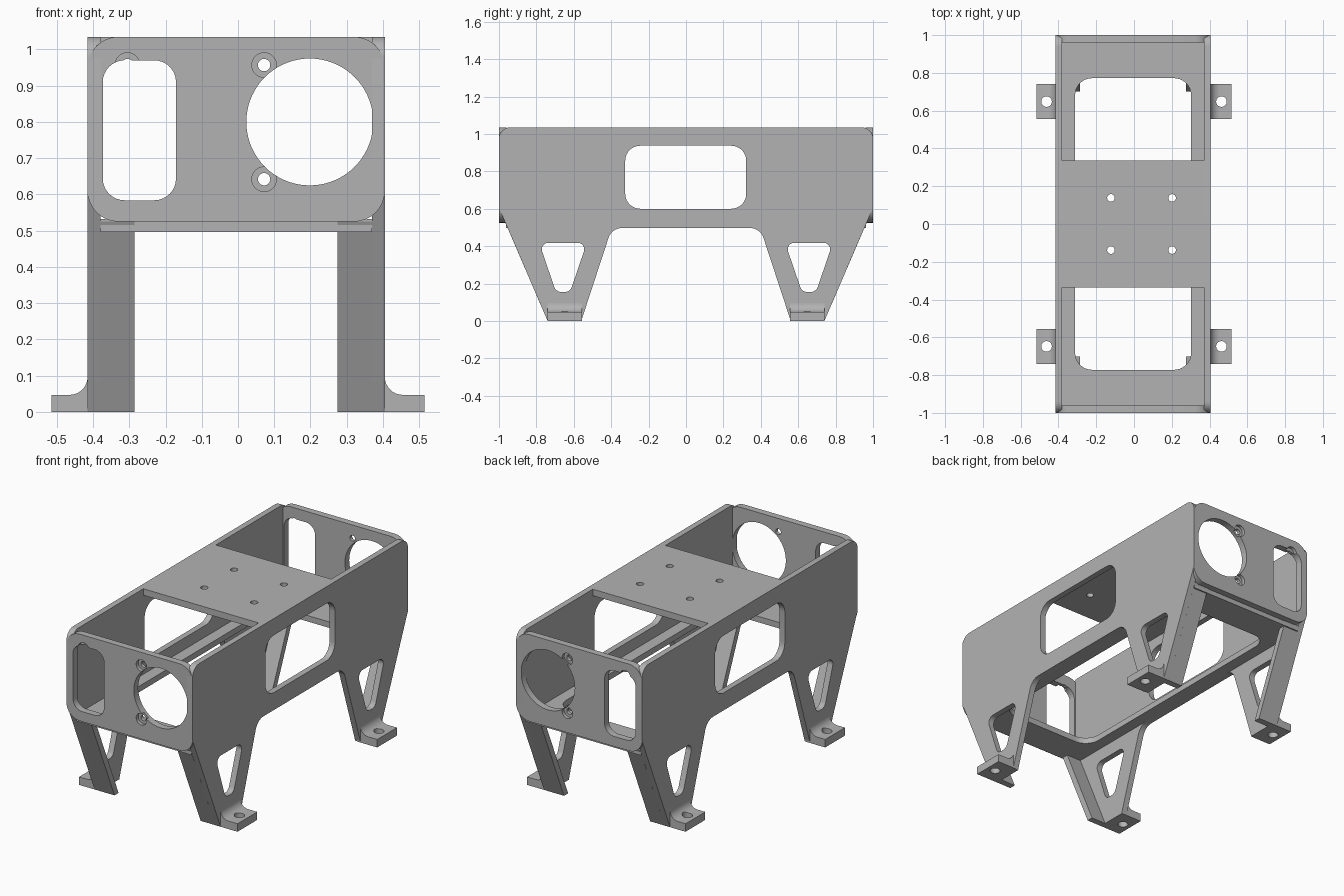
import bpy
import bmesh
import math
from mathutils import Vector

if "Cube" in bpy.data.objects:
    bpy.data.objects.remove(bpy.data.objects["Cube"], do_unlink=True)

GREY = bpy.data.materials.new("plain grey")
GREY.use_nodes = True
GREY.diffuse_color = (0.45, 0.45, 0.45, 1)
GREY.node_tree.nodes["Principled BSDF"].inputs["Base Color"].default_value = (0.45, 0.45, 0.45, 1)

XC = -0.005          # body centre line
HALF, INNER = 0.41, 0.375
TOP = 1.035


def fillet(corners, steps=8):
    """Outline from (u, v, radius) corners, each rounded by a tangent arc."""
    out = []
    for i, (u, v, r) in enumerate(corners):
        p = Vector((u, v))
        if r == 0:
            out.append(p)
            continue
        a = (Vector(corners[i - 1][:2]) - p).normalized()
        b = (Vector(corners[(i + 1) % len(corners)][:2]) - p).normalized()
        half = a.angle(b) / 2
        centre = p + (a + b).normalized() * (r / math.sin(half))
        start = p + a * (r / math.tan(half)) - centre
        end = p + b * (r / math.tan(half)) - centre
        sweep = math.pi - 2 * half
        for k in range(steps + 1):
            t = k / steps
            out.append(centre + (start * math.sin((1 - t) * sweep)
                                 + end * math.sin(t * sweep)) / math.sin(sweep))
    return out


def rect(u0, u1, v0, v1, r=0):
    return fillet([(u0, v0, r), (u1, v0, r), (u1, v1, r), (u0, v1, r)])


def circle(u, v, r, n=48):
    return [Vector((u + r * math.cos(math.tau * k / n), v + r * math.sin(math.tau * k / n)))
            for k in range(n)]


def prism(name, outline, axis, lo, hi):
    """Extrude an outline along one axis from lo to hi."""
    place = {"x": lambda p, d: (d, p.x, p.y),
             "y": lambda p, d: (p.x, d, p.y),
             "z": lambda p, d: (p.x, p.y, d)}[axis]
    bm = bmesh.new()
    rings = [[bm.verts.new(place(p, d)) for p in outline] for d in (lo, hi)]
    for ring in rings:
        bm.faces.new(ring)
    n = len(outline)
    for i in range(n):
        j = (i + 1) % n
        bm.faces.new((rings[0][i], rings[0][j], rings[1][j], rings[1][i]))
    bmesh.ops.recalc_face_normals(bm, faces=bm.faces)
    mesh = bpy.data.meshes.new(name)
    bm.to_mesh(mesh)
    bm.free()
    mesh.materials.append(GREY)
    ob = bpy.data.objects.new(name, mesh)
    bpy.context.collection.objects.link(ob)
    return ob


def cut(ob, outline, axis, lo, hi):
    """Cut a prism-shaped hole out of a part."""
    cutter = prism("cutter", outline, axis, lo, hi)
    cutter.hide_render = True
    mod = ob.modifiers.new("hole", "BOOLEAN")
    mod.operation, mod.solver, mod.object = "DIFFERENCE", "EXACT", cutter
    graph = bpy.context.evaluated_depsgraph_get()
    graph.update()
    mesh = bpy.data.meshes.new_from_object(ob.evaluated_get(graph))
    ob.modifiers.clear()
    ob.data = mesh
    bpy.data.objects.remove(cutter, do_unlink=True)


parts = []

# Side walls with their legs: half of the outline, mirrored front to back
half_wall = [(1, TOP, 0.06), (1, 0.605, 0.04), (0.74, 0, 0), (0.56, 0, 0), (0.397, 0.497, 0.075)]
wall_outline = fillet(half_wall + [(-u, v, r) for u, v, r in reversed(half_wall)])
for side, s in (("left", 1), ("right", -1)):
    x0, x1 = sorted((XC + s * INNER, XC + s * HALF))
    wall = prism(side + "_wall", wall_outline, "x", x0, x1)
    cut(wall, rect(-0.325, 0.322, 0.6, 0.937, 0.08), "x", x0 - 0.1, x1 + 0.1)
    for e in (1, -1):
        window = fillet([(e * 0.53, 0.418, 0.035), (e * 0.785, 0.418, 0.035),
                         (e * 0.695, 0.155, 0.04), (e * 0.62, 0.155, 0.04)])
        cut(wall, window, "x", x0 - 0.1, x1 + 0.1)
    parts.append(wall)

    for end, e in (("back", 1), ("front", -1)):
        # Sloping stiffener behind the outer edge of each leg
        slope = [Vector((e * y, z)) for y, z in
                 ((0.74, 0), (0.702, 0), (0.928, 0.525), (0.966, 0.525))]
        a, b = sorted((XC + s * 0.28, XC + s * INNER))
        parts.append(prism(f"{end}_{side}_leg_flange", slope, "x", a, b))

        # Foot pad with a filleted root and a screw hole
        pad = fillet([(s * 0.385, 0, 0), (s * 0.515, 0, 0), (s * 0.515, 0.047, 0),
                      (XC + s * HALF, 0.047, 0.05), (XC + s * HALF, 0.1, 0),
                      (s * 0.385, 0.1, 0)])
        ya, yb = sorted((e * 0.557, e * 0.74))
        foot = prism(f"{end}_{side}_foot", pad, "y", ya, yb)
        cut(foot, circle(s * 0.463, e * 0.648, 0.028, 32), "z", -0.1, 0.2)
        parts.append(foot)

# End plates with slot, large opening and counterbored screw holes
for end, e in (("back", 1), ("front", -1)):
    ya, yb = sorted((e * 0.96, e * 1.0))
    plate = prism(end + "_plate", rect(XC - HALF, XC + HALF, 0.525, TOP, 0.085), "y", ya, yb)
    for u, v in ((0.072, 0.957), (0.072, 0.642), (-0.305, 0.957)):
        cut(plate, circle(u, v, 0.034, 32), "y", *sorted((e * 0.98, e * 1.1)))
        cut(plate, circle(u, v, 0.017, 32), "y", ya - 0.1, yb + 0.1)
    cut(plate, rect(-0.373, -0.171, 0.584, 0.97, 0.06), "y", ya - 0.1, yb + 0.1)
    cut(plate, circle(0.198, 0.8, 0.175, 72), "y", ya - 0.1, yb + 0.1)
    parts.append(plate)

# Floor frame with one long rounded opening
floor = prism("floor_frame", rect(XC - INNER, XC + INNER, -0.962, 0.962), "z", 0.497, 0.532)
cut(floor, rect(-0.312, 0.302, -0.772, 0.772, 0.09), "z", 0.4, 0.6)
parts.append(floor)

# Top mounting plate with four screw holes
deck = prism("top_plate", rect(XC - INNER, XC + INNER, -0.337, 0.337), "z", TOP - 0.038, TOP)
for u in (-0.122, 0.202):
    for v in (-0.138, 0.138):
        cut(deck, circle(u, v, 0.02, 32), "z", 0.9, 1.1)
parts.append(deck)

# Smooth the rounded corners, keep the plate edges sharp
bpy.ops.object.select_all(action="DESELECT")
for ob in parts:
    ob.select_set(True)
bpy.context.view_layer.objects.active = parts[0]
bpy.ops.object.shade_smooth_by_angle(angle=math.radians(30))
